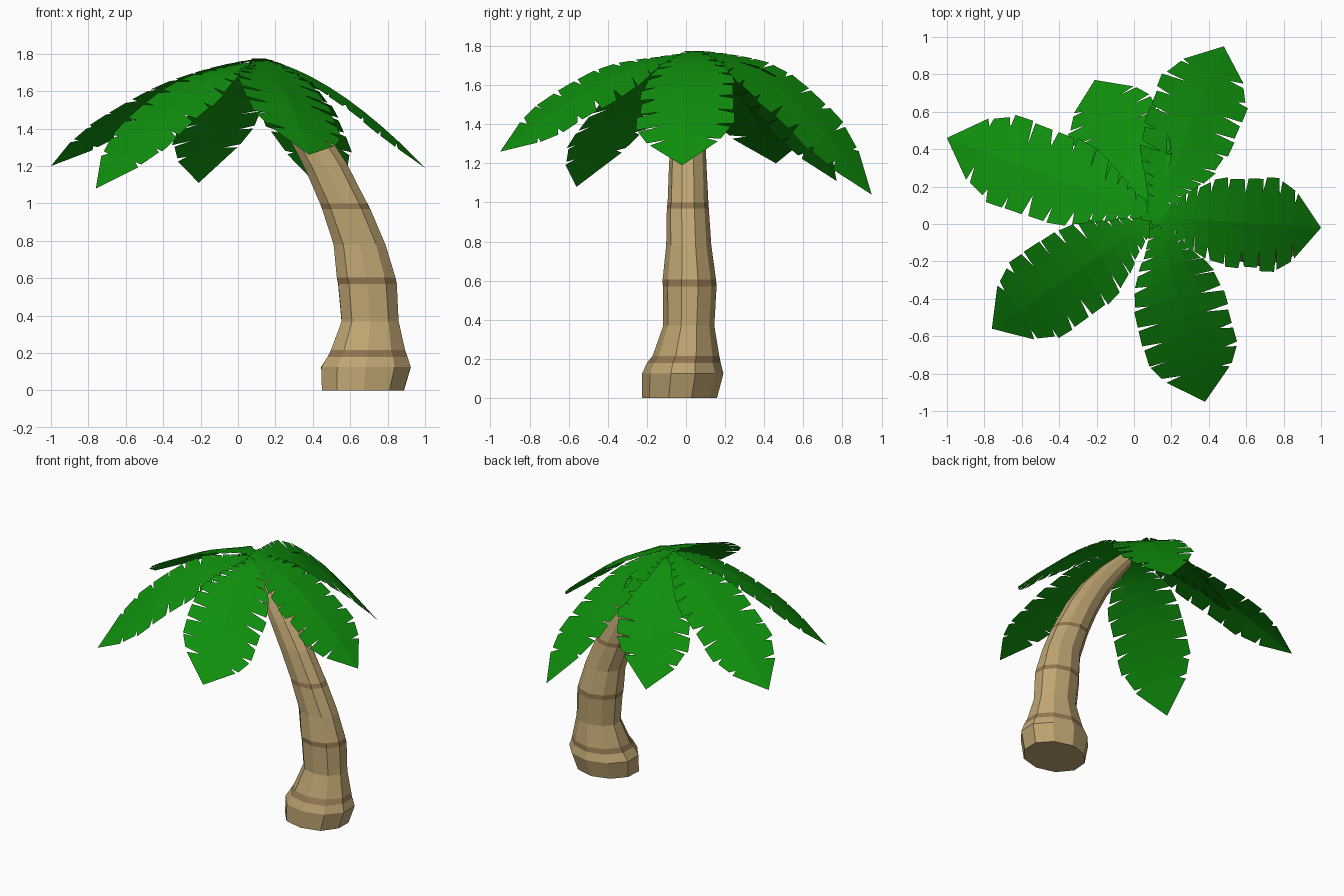
import bpy, bmesh, math, random
from mathutils import Vector

if "Cube" in bpy.data.objects:
    bpy.data.objects.remove(bpy.data.objects["Cube"])

random.seed(4)


def material(name, rgb):
    m = bpy.data.materials.new(name)
    m.diffuse_color = (*rgb, 1)
    m.use_nodes = True
    m.node_tree.nodes["Principled BSDF"].inputs["Base Color"].default_value = m.diffuse_color
    return m


def add_object(name, bm, mats):
    me = bpy.data.meshes.new(name)
    bm.to_mesh(me)
    bm.free()
    for m in mats:
        me.materials.append(m)
    ob = bpy.data.objects.new(name, me)
    bpy.context.collection.objects.link(ob)
    return ob


bark = material("bark", (0.52, 0.38, 0.17))
band = material("bark_band", (0.28, 0.18, 0.08))
leaf = material("leaf", (0.005, 0.28, 0.004))

# Trunk: ten-sided rings stacked along a leaning path (x, y, z, radius x, radius y, band above)
RINGS = [
    (0.67, -0.03, 0.00, 0.23, 0.19, 0), (0.685, -0.015, 0.125, 0.255, 0.205, 0),
    (0.692, -0.01, 0.18, 0.225, 0.185, 1), (0.695, 0.00, 0.215, 0.21, 0.17, 0),
    (0.707, 0.015, 0.37, 0.162, 0.13, 0), (0.692, 0.02, 0.57, 0.166, 0.137, 1),
    (0.685, 0.02, 0.605, 0.164, 0.135, 0), (0.652, 0.015, 0.78, 0.146, 0.113, 0),
    (0.578, 0.01, 0.97, 0.137, 0.107, 1), (0.565, 0.01, 1.00, 0.135, 0.103, 0),
    (0.47, 0.01, 1.20, 0.118, 0.095, 0), (0.365, 0.015, 1.38, 0.10, 0.085, 0),
    (0.24, 0.03, 1.55, 0.08, 0.065, 0), (0.12, 0.05, 1.69, 0.055, 0.045, 0),
]
SIDES = 10
bm = bmesh.new()
wobble = [random.uniform(0.98, 1.03) for _ in range(SIDES)]
loops = []
for k, (x, y, z, rx, ry, _) in enumerate(RINGS):
    # lower rings stay level, the last ones turn into the crown
    lean = -0.15 * max(0, k - 9)
    loop = []
    for i in range(SIDES):
        t = math.tau * (i + 0.5) / SIDES
        r = wobble[i] * random.uniform(0.985, 1.015)
        u = rx * r * math.cos(t)
        loop.append(bm.verts.new((x + u * math.cos(lean), y + ry * r * math.sin(t),
                                  z - u * math.sin(lean))))
    loops.append(loop)
for k in range(len(loops) - 1):
    for i in range(SIDES):
        j = (i + 1) % SIDES
        f = bm.faces.new((loops[k][i], loops[k][j], loops[k + 1][j], loops[k + 1][i]))
        f.material_index = RINGS[k][5]
bm.faces.new(loops[0][::-1])
bm.faces.new(loops[-1])
add_object("trunk", bm, [bark, band])

# Frond outline: stations along the midrib and half width at each
STATIONS = [0.0, 0.05, 0.10, 0.15, 0.20, 0.26, 0.34, 0.44, 0.54, 0.64, 0.74, 0.83]
WIDTH = [(0, 0.04), (0.1, 0.065), (0.2, 0.125), (0.33, 0.21), (0.47, 0.24),
         (0.74, 0.245), (0.85, 0.18), (1.01, 0.0)]


def half_width(s):
    for (s0, w0), (s1, w1) in zip(WIDTH, WIDTH[1:]):
        if s <= s1:
            return w0 + (w1 - w0) * (s - s0) / (s1 - s0)
    return 0.0


def make_frond(name, base, tip, power, tilt, fold):
    base, tip = Vector(base), Vector(tip)
    along = tip - base
    drop = -along.z
    along.z = 0
    side = Vector((-along.y, along.x, 0)).normalized()
    bm = bmesh.new()

    def point(s, u):
        p = base + along * s + side * u
        fade = min(1, s / 0.4)
        p.z = base.z - drop * s ** power + (tilt * u - fold * abs(u)) * fade
        return bm.verts.new(p)

    mid = [point(s, 0) for s in STATIONS]
    end = point(1, 0)
    for sign in (1, -1):
        def face(*v):
            bm.faces.new(v if sign < 0 else v[::-1])
        # web is the unsplit strip beside the midrib
        web = [point(s + 0.01, sign * half_width(s) * random.uniform(0.45, 0.75))
               for s in STATIONS]
        for k in range(len(STATIONS) - 1):
            s0, s1 = STATIONS[k], STATIONS[k + 1]
            face(mid[k], web[k], web[k + 1], mid[k + 1])
            # leaflet with a notch on each side
            a = s0 + (s1 - s0) * random.uniform(0.02, 0.15) + 0.015
            b = s1 - (s1 - s0) * random.uniform(0.02, 0.2) + 0.015
            r = random.uniform(0.96, 1.04)
            oa = point(a, sign * half_width(a) * r)
            ob = point(b, sign * half_width(b) * r)
            face(web[k], oa, ob, web[k + 1])
        # pointed end
        a = STATIONS[-1] + 0.025
        corner = point(a, sign * half_width(a))
        face(mid[-1], web[-1], corner, end)
    return add_object(name, bm, [leaf])


# Six fronds around the crown: base, tip, curve power, sideways tilt, fold
FRONDS = [
    ("frond_left", (0.12, 0.05, 1.77), (-1.0, 0.46, 1.20), 1.55, 0.12, 0.10),
    ("frond_front_left", (0.12, 0.04, 1.755), (-0.76, -0.56, 1.08), 1.7, -0.18, 0.08),
    ("frond_front", (0.12, 0.05, 1.765), (0.38, -0.95, 1.26), 1.6, -0.30, 0.08),
    ("frond_right", (0.08, 0.04, 1.775), (1.0, -0.02, 1.19), 1.65, 0.06, 0.12),
    ("frond_back", (0.10, 0.03, 1.775), (0.48, 0.95, 1.04), 1.85, 0.27, 0.05),
    ("frond_back_left", (0.12, 0.04, 1.75), (-0.21, 0.77, 1.11), 1.8, -0.22, 0.03),
]
for spec in FRONDS:
    make_frond(*spec)
